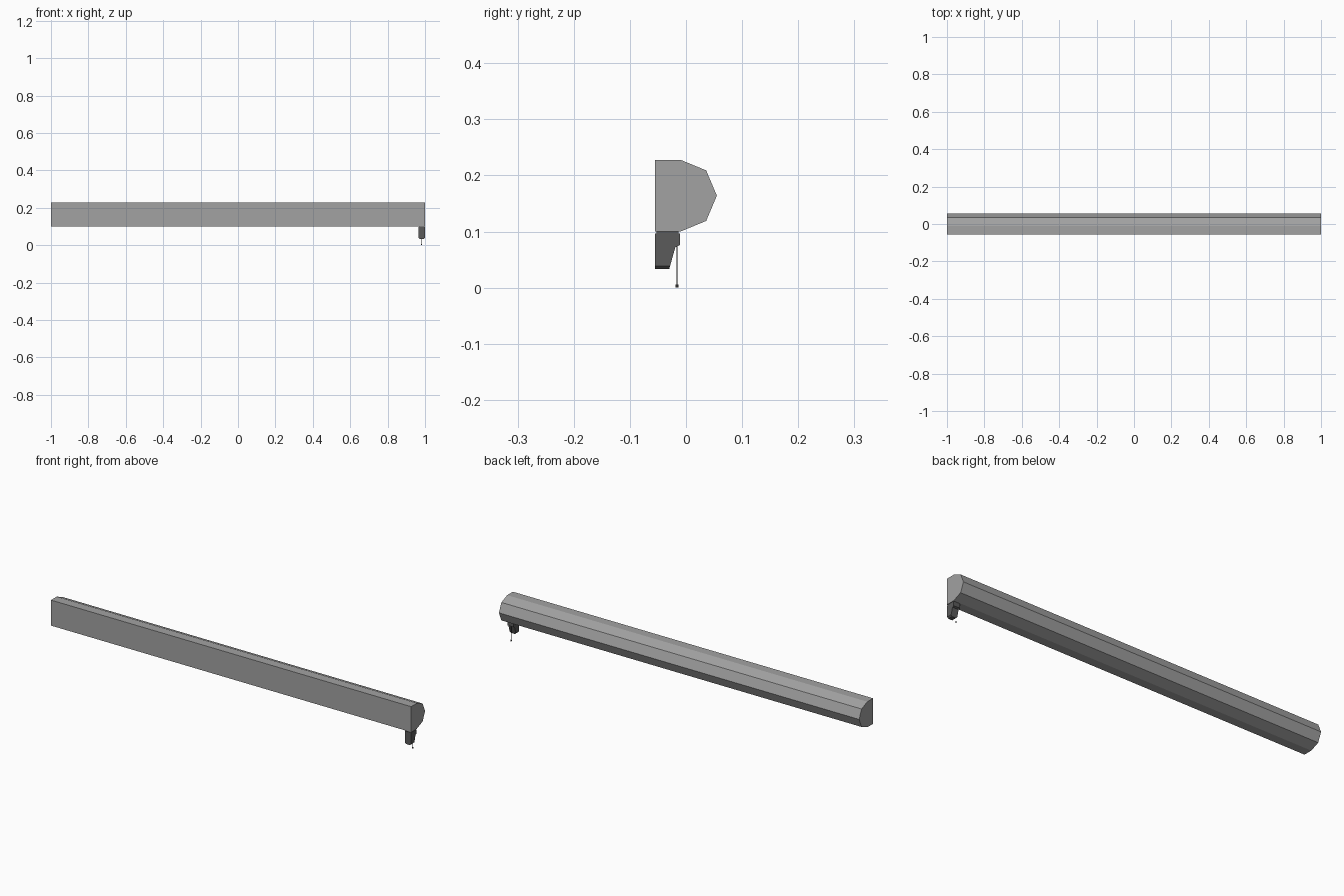
import bpy
import bmesh

cube = bpy.data.objects.get("Cube")
if cube:
    bpy.data.objects.remove(cube, do_unlink=True)


def material(name, value):
    mat = bpy.data.materials.new(name)
    mat.use_nodes = True
    colour = (value, value, value, 1)
    mat.diffuse_color = colour
    mat.node_tree.nodes["Principled BSDF"].inputs["Base Color"].default_value = colour
    return mat


def extrude_profile(name, profile, x0, x1, mat):
    """Sweep a closed (y, z) profile along x."""
    bm = bmesh.new()
    face = bm.faces.new([bm.verts.new((x0, y, z)) for y, z in profile])
    new = bmesh.ops.extrude_face_region(bm, geom=[face])["geom"]
    verts = [v for v in new if isinstance(v, bmesh.types.BMVert)]
    bmesh.ops.translate(bm, verts=verts, vec=(x1 - x0, 0, 0))
    bmesh.ops.recalc_face_normals(bm, faces=bm.faces)
    mesh = bpy.data.meshes.new(name)
    bm.to_mesh(mesh)
    bm.free()
    mesh.materials.append(mat)
    obj = bpy.data.objects.new(name, mesh)
    bpy.context.collection.objects.link(obj)
    return obj


def rod(name, radius, z0, z1, sides, mat):
    bpy.ops.mesh.primitive_cylinder_add(
        vertices=sides, radius=radius, depth=z1 - z0,
        location=(0.982, -0.016, (z0 + z1) / 2))
    obj = bpy.context.object
    obj.name = name
    obj.data.materials.append(mat)
    return obj


light_grey = material("light grey", 0.36)
dark_grey = material("dark grey", 0.105)

# Long housing: flat front, half-octagon back
extrude_profile("housing", [
    (-0.055, 0.1), (-0.055, 0.228), (-0.01, 0.228), (0.036, 0.209),
    (0.055, 0.164), (0.036, 0.119), (-0.01, 0.1)], -1, 1, light_grey)

# Switch body hanging under the left end, with chamfered lower corners
switch = extrude_profile("switch_body", [
    (-0.055, 0.033), (-0.03, 0.033), (-0.019, 0.072), (-0.011, 0.076),
    (-0.011, 0.097), (-0.055, 0.097)], 0.965, 0.999, dark_grey)
bm = bmesh.new()
bm.from_mesh(switch.data)
corners = [e for e in bm.edges
           if all(v.co.z < 0.04 for v in e.verts)
           and abs(e.verts[0].co.x - e.verts[1].co.x) < 0.001]
bmesh.ops.bevel(bm, geom=corners, offset=0.006, segments=1, affect='EDGES')
bm.to_mesh(switch.data)
bm.free()

# Thin plate joining the switch to the housing
extrude_profile("switch_mount", [
    (-0.053, 0.097), (-0.013, 0.097), (-0.013, 0.1), (-0.053, 0.1)],
    0.967, 0.997, dark_grey)

# Pull cord and its small end bead
rod("pull_cord", 0.0006, 0.004, 0.075, 6, dark_grey)
rod("cord_bead", 0.003, 0, 0.006, 8, dark_grey)
